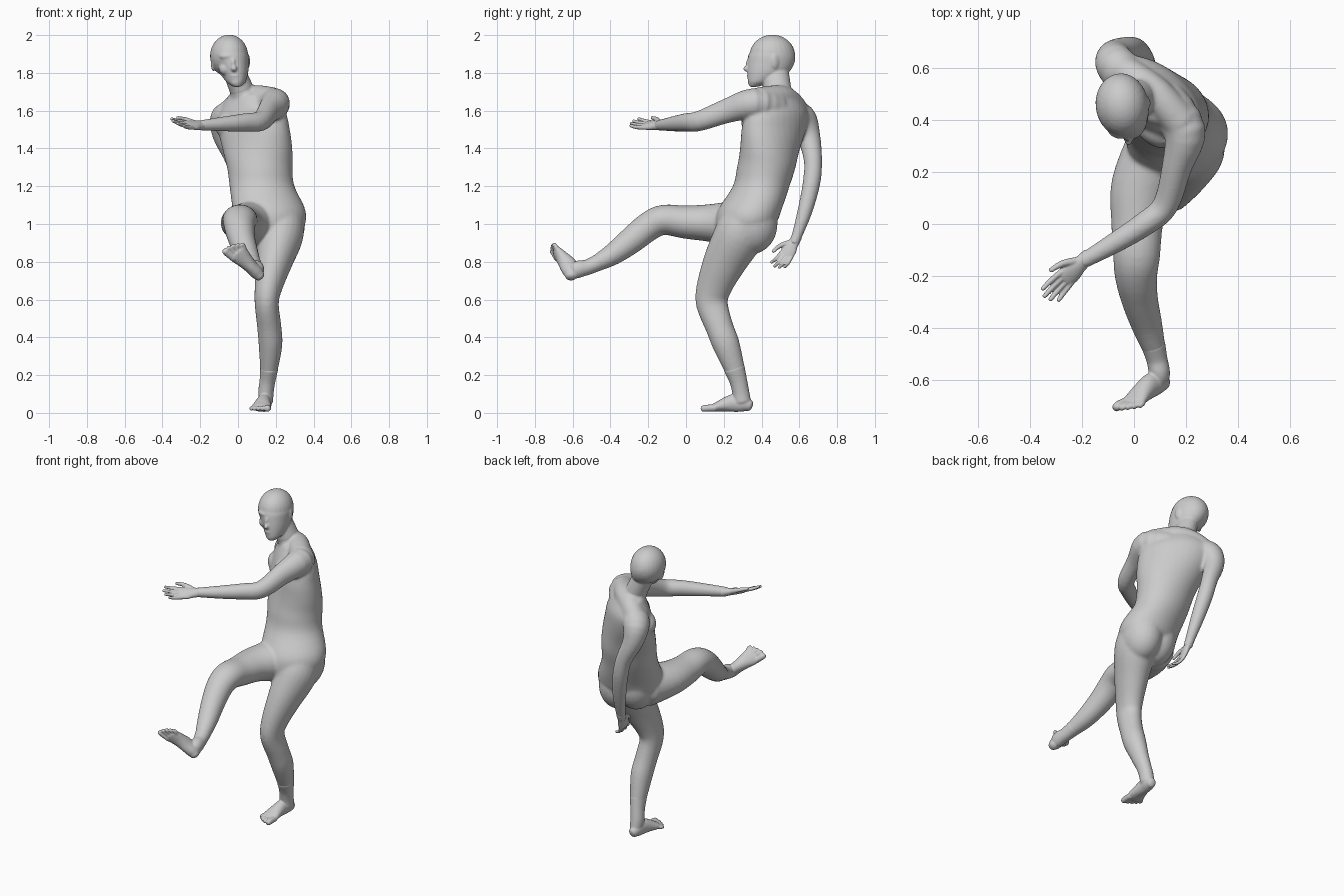
import bpy, bmesh, math
from mathutils import Vector, Matrix

V = Vector


def smooth_rows(rows, steps=4):
    """Catmull-Rom interpolation of equal-length tuples."""
    out = []
    for i in range(len(rows) - 1):
        p = [rows[max(0, min(len(rows) - 1, i + k))] for k in (-1, 0, 1, 2)]
        for s in range(steps):
            t = s / steps
            out.append([0.5 * (2 * b + (c - a) * t + (2 * a - 5 * b + 4 * c - d) * t * t
                               + (3 * b - a - 3 * c + d) * t ** 3) for a, b, c, d in zip(*p)])
    return out + [list(rows[-1])]


def skin(bm, frames, n=24):
    """Loft ellipses (centre, u, v, a, b) with rounded ends."""
    def cap(f, direction):
        c, u, v, a, b = f
        h = min(a, b) * 0.55
        return [(c + direction * h * math.sin(q), u, v, a * math.cos(q), b * math.cos(q))
                for q in (0.5, 1.0, 1.4)]
    start = (frames[0][0] - frames[1][0]).normalized()
    end = (frames[-1][0] - frames[-2][0]).normalized()
    frames = cap(frames[0], start)[::-1] + frames + cap(frames[-1], end)
    rings = []
    for c, u, v, a, b in frames:
        rings.append([bm.verts.new(c + u * a * math.cos(2 * math.pi * i / n) + v * b * math.sin(2 * math.pi * i / n))
                      for i in range(n)])
    for r, s in zip(rings, rings[1:]):
        for i in range(n):
            j = (i + 1) % n
            bm.faces.new((r[i], r[j], s[j], s[i]))
    bm.faces.new(rings[0][::-1])
    bm.faces.new(rings[-1])


def tube(bm, pts, hint=(1, 0, 0), n=24):
    """Limb: rows of x, y, z, radius along hint, other radius."""
    rows = smooth_rows([p if len(p) == 5 else (*p, p[3]) for p in pts])
    cs = [V(r[:3]) for r in rows]
    frames = []
    for i, r in enumerate(rows):
        t = (cs[min(i + 1, len(cs) - 1)] - cs[max(i - 1, 0)]).normalized()
        u = V(hint)
        u = (u - t * u.dot(t)).normalized()
        frames.append((cs[i], u, t.cross(u), r[3], r[4]))
    skin(bm, frames, n)


def stack(bm, pts):
    """Level sections: x, y, z, half width, half depth, twist in degrees."""
    frames = []
    for x, y, z, a, b, d in smooth_rows(pts):
        c, s = math.cos(math.radians(d)), math.sin(math.radians(d))
        frames.append((V((x, y, z)), V((c, s, 0)), V((-s, c, 0)), a, b))
    skin(bm, frames, 32)


def ball(bm, c, r, twist=0):
    m = Matrix.Translation(c) @ Matrix.Rotation(math.radians(twist), 4, 'Z') @ Matrix.Diagonal((*r, 1))
    bmesh.ops.create_uvsphere(bm, u_segments=24, v_segments=16, radius=1, matrix=m)


def finish(bm, name, voxel, iterations):
    bmesh.ops.recalc_face_normals(bm, faces=bm.faces)
    me = bpy.data.meshes.new(name)
    bm.to_mesh(me)
    bm.free()
    ob = bpy.data.objects.new(name, me)
    bpy.context.collection.objects.link(ob)
    me.shade_smooth()
    re = ob.modifiers.new("fuse", 'REMESH')
    re.mode, re.voxel_size, re.use_smooth_shade = 'VOXEL', voxel, True
    sm = ob.modifiers.new("soften", 'SMOOTH')
    sm.factor, sm.iterations = 0.5, iterations


def frame(d, hint):
    d = V(d).normalized()
    s = V(hint)
    s = (s - d * s.dot(d)).normalized()
    return d, s, d.cross(s)


def hand(name, wrist, direction, thumb_side, size, curl):
    """Palm, four fingers and a thumb; curl bends the fingers along the palm normal."""
    d, s, n = frame(direction, thumb_side)
    bm = bmesh.new()
    def at(l, w, h, *r):
        return (*(V(wrist) + (d * l + s * w + n * h) * size), *[q * size for q in r])
    tube(bm, [at(-.03, 0, 0, .028, .026), at(.02, 0, 0, .032, .022), at(.06, 0, 0, .042, .019),
              at(.1, 0, 0, .041, .014)], s)
    for w, length in ((.031, .09), (.01, .105), (-.011, .097), (-.031, .075)):
        tube(bm, [at(.09, w, 0, .012), at(.1 + length * .5, w * 1.2, curl * .35, .0105),
                  at(.1 + length * (1 - abs(curl) * 3), w * 1.3, curl, .0085)], s, 10)
    tube(bm, [at(.02, .02, 0, .016), at(.065, .055, curl * .3, .013), at(.115, .07, curl * .5, .0095)], s, 10)
    finish(bm, name, .004, 3)


def foot(name, heel, direction, up_hint, inner, ankle):
    """Sole starts at heel; inner is +1 or -1 for the big toe side; ankle is a tube."""
    d, up, side = frame(direction, up_hint)
    bm = bmesh.new()
    def at(l, w, h, *r):
        return (*(V(heel) + d * l + side * w * inner + up * h), *r)
    tube(bm, ankle)
    tube(bm, [at(.02, 0, .034, .027, .03), at(.05, 0, .044, .035, .042), at(.1, 0, .049, .037, .048),
              at(.15, 0, .04, .044, .038), at(.19, 0, .029, .052, .027), at(.215, 0, .023, .051, .02)], side)
    for w, l, r in ((.04, .276, .0185), (.013, .276, .0135), (-.01, .266, .0125), (-.031, .253, .012),
                    (-.05, .238, .0115)):
        tube(bm, [at(.2, w * .85, .022, r), at(l - .025, w, .021, r), at(l - .008, w, .017, r * .9)], side, 12)
    finish(bm, name, .0045, 6)


# Torso, twisted from hips to shoulders
bm = bmesh.new()
stack(bm, [(.17, .29, .94, .13, .12, 25), (.168, .315, 1.0, .192, .155, 22), (.163, .34, 1.08, .195, .165, 18),
           (.127, .398, 1.2, .172, .15, 5), (.115, .425, 1.3, .174, .154, -12), (.102, .445, 1.4, .195, .147, -28),
           (.085, .465, 1.5, .215, .137, -38), (.075, .482, 1.59, .21, .12, -41), (.06, .49, 1.66, .14, .09, -41)])
for c in ((.235, .345, 1.0), (.12, .33, 1.02)):
    ball(bm, c, (.12, .14, .16))
for c in ((-.045, .48, 1.52), (.08, .365, 1.54)):
    ball(bm, c, (.09, .06, .07), -40)
# Shoulder girdle and neck
neck = [(.045, .51, 1.63, .09), (.02, .485, 1.71, .064, .073), (-.012, .472, 1.79, .06, .074),
        (-.03, .465, 1.85, .055, .07)]
tube(bm, [(-.065, .6, 1.565, .07), (.01, .555, 1.64, .065), (.09, .495, 1.67, .065), (.18, .39, 1.655, .07)], (0, 0, 1))
tube(bm, neck[:3])
# Left arm reaching across the front
tube(bm, [(.12, .47, 1.61, .085), (.195, .36, 1.638, .083), (.165, .22, 1.6, .058, .066), (.12, .07, 1.545, .05, .054),
          (.04, 0, 1.538, .047, .049), (-.07, -.07, 1.53, .041, .04), (-.2, -.145, 1.522, .03, .028)], (1, -1, 0))
# Right arm hanging behind
tube(bm, [(.0, .54, 1.57, .085), (-.068, .61, 1.56, .08), (-.072, .648, 1.47, .063), (-.02, .672, 1.34, .049),
          (.01, .665, 1.22, .047), (.04, .63, 1.07, .04), (.06, .588, .94, .029), (.063, .572, .9, .029)])
# Right leg kicking forward
tube(bm, [(.09, .28, 1.0, .13), (.028, .14, 1.005, .118, .102), (.012, 0, 1.01, .1, .088), (.01, -.12, 1.022, .091, .08),
          (.008, -.2, .985, .082, .077), (.022, -.29, .913, .071, .071), (.05, -.39, .838, .06, .058),
          (.078, -.48, .788, .045, .043)])
# Left leg standing
tube(bm, [(.22, .31, 1.0, .13), (.222, .275, .93, .122, .132), (.192, .205, .8, .096, .114), (.162, .15, .67, .074, .094),
          (.152, .137, .58, .064, .085), (.165, .175, .46, .064, .074), (.172, .213, .36, .063, .072),
          (.163, .262, .22, .046, .053), (.158, .272, .19, .044, .048)])
finish(bm, "body", .007, 18)

# Head with face, ears and upper neck
bm = bmesh.new()
tube(bm, neck[1:])
stack(bm, [(-.008, .37, 1.735, .03, .036, 8), (-.012, .395, 1.755, .052, .068, 8), (-.022, .433, 1.8, .075, .108, 8),
           (-.035, .45, 1.85, .091, .124, 8), (-.046, .456, 1.9, .1, .123, 8), (-.05, .459, 1.93, .085, .105, 8)])
ball(bm, (-.047, .457, 1.89), (.101, .122, .112), 8)
ball(bm, (-.021, .33, 1.822), (.017, .028, .017))
ball(bm, (-.025, .339, 1.848), (.012, .022, .035))
ball(bm, (-.016, .34, 1.785), (.028, .018, .009))
ball(bm, (-.015, .342, 1.771), (.024, .017, .009))
ball(bm, (-.011, .352, 1.75), (.03, .025, .02))
for s in (-1, 1):
    ball(bm, (-.032 + s * .034, .36 + s * .01, 1.888), (.036, .02, .018), s * 20)
    ball(bm, (-.027 + s * .038, .378 + s * .007, 1.822), (.036, .032, .035))
    ball(bm, (-.04 + s * .09, .46 + s * .012, 1.855 + s * .006), (.012, .024, .041), s * 22)
finish(bm, "head", .0055, 6)

# Hands and feet
hand("left_hand", (-.195, -.142, 1.522), (-.72, -.69, .02), (-.6, .62, .42), 1.02, -.015)
hand("right_hand", (.063, .575, .91), (.14, -.5, -.85), (-.25, -.85, .4), .94, -.05)
foot("left_foot", (.15, .358, .004), (-.13, -.98, 0), (0, 0, 1), -1,
     [(.165, .256, .235, .048, .056), (.156, .277, .17, .042, .047), (.148, .29, .11, .041, .045),
      (.148, .298, .06, .038, .046)])
foot("right_foot", (.137, -.634, .698), (-.17, -.09, .178), (-.2, .9, .3), 1,
     [(.074, -.465, .796, .047, .045), (.088, -.52, .772, .041, .041), (.097, -.565, .762, .041, .045),
      (.1, -.59, .752, .038, .044)])
